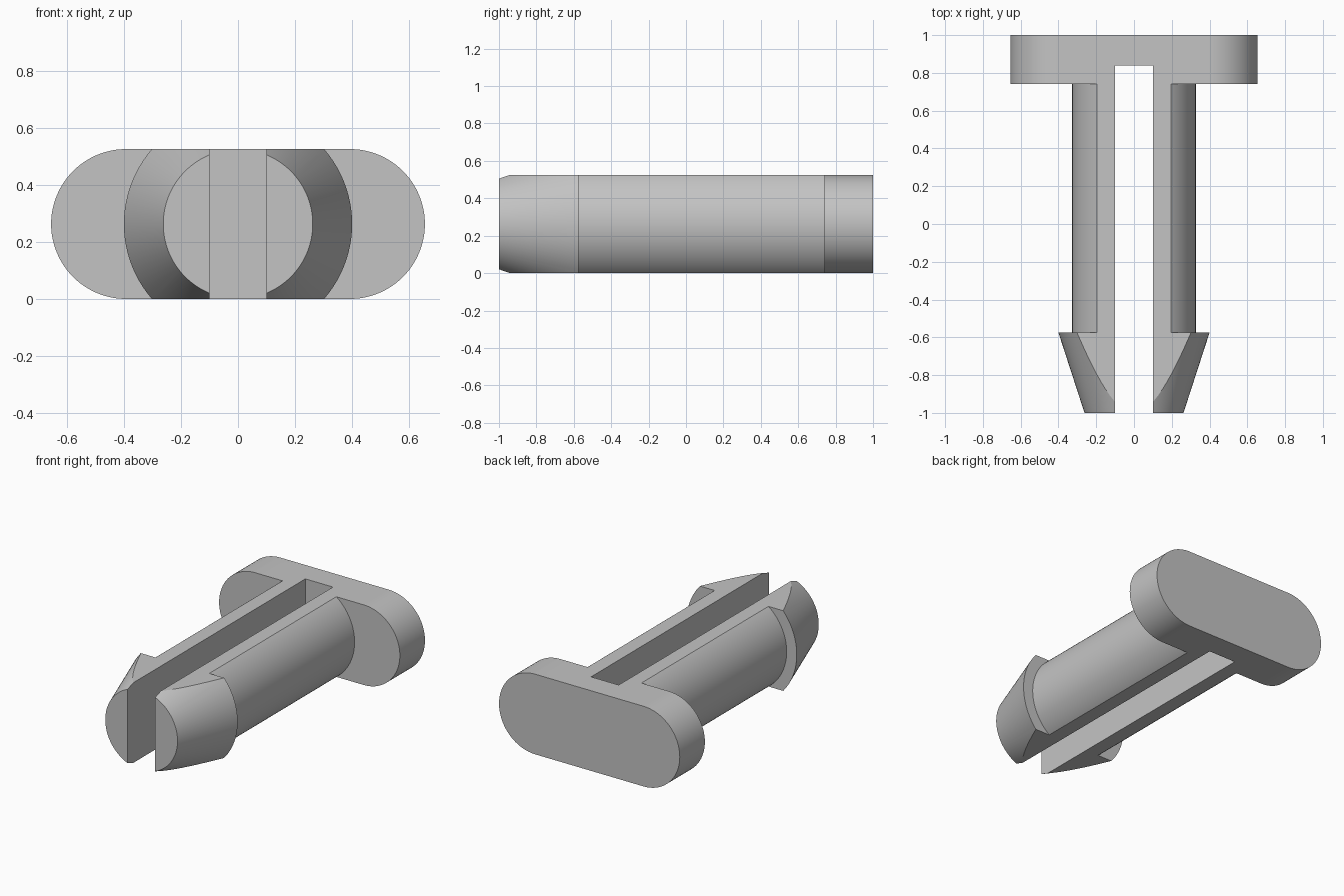
import bpy
import bmesh
from math import pi, cos, sin, radians
from mathutils import Vector, Matrix

HEIGHT = 0.525
MID = HEIGHT / 2

if "Cube" in bpy.data.objects:
    bpy.data.objects.remove(bpy.data.objects["Cube"], do_unlink=True)

# Plain grey plastic
plastic = bpy.data.materials.new("grey_plastic")
plastic.use_nodes = True
colour = (0.55, 0.55, 0.55, 1)
plastic.diffuse_color = colour
plastic.node_tree.nodes["Principled BSDF"].inputs["Base Color"].default_value = colour


def make_object(name, bm):
    bmesh.ops.recalc_face_normals(bm, faces=bm.faces[:])
    mesh = bpy.data.meshes.new(name)
    bm.to_mesh(mesh)
    bm.free()
    mesh.materials.append(plastic)
    obj = bpy.data.objects.new(name, mesh)
    bpy.context.collection.objects.link(obj)
    return obj


def combine(target, tool, operation):
    mod = target.modifiers.new(operation.lower(), 'BOOLEAN')
    mod.operation = operation
    mod.solver = 'EXACT'
    mod.object = tool
    bpy.context.view_layer.objects.active = target
    bpy.ops.object.modifier_apply(modifier=mod.name)
    bpy.data.objects.remove(tool, do_unlink=True)


# Shank with barbed conical tip: turned about y, then flattened top and bottom
profile = [(0, -1), (0.262, -1), (0.4, -0.575), (0.327, -0.575), (0.327, 0.79), (0, 0.79)]
bm = bmesh.new()
verts = [bm.verts.new((r, y, MID)) for r, y in profile]
edges = [bm.edges.new(pair) for pair in zip(verts, verts[1:])]
bmesh.ops.spin(bm, geom=verts + edges, cent=(0, 0, MID), axis=(0, 1, 0),
               angle=2 * pi, steps=96)
bmesh.ops.remove_doubles(bm, verts=bm.verts[:], dist=1e-4)
for z, side in ((HEIGHT, 1), (0, -1)):
    cut = bmesh.ops.bisect_plane(bm, geom=bm.verts[:] + bm.edges[:] + bm.faces[:],
                                 plane_co=(0, 0, z), plane_no=(0, 0, side),
                                 clear_outer=True)
    rim = [e for e in cut["geom_cut"] if isinstance(e, bmesh.types.BMEdge)]
    bmesh.ops.holes_fill(bm, edges=rim, sides=0)
shank = make_object("shank", bm)

# Rounded oblong head
bm = bmesh.new()
outline = []
for side in (1, -1):
    for i in range(49):
        a = -pi / 2 + pi * i / 48
        outline.append(bm.verts.new((side * (0.3925 + MID * cos(a)), 0.74,
                                     MID + side * MID * sin(a))))
face = bm.faces.new(outline)
back = bmesh.ops.extrude_face_region(bm, geom=[face])["geom"]
bmesh.ops.translate(bm, vec=Vector((0, 0.26, 0)),
                    verts=[v for v in back if isinstance(v, bmesh.types.BMVert)])
clip = make_object("slotted_clip", bm)

# Slot that splits the shank into two prongs and notches the head
bm = bmesh.new()
bmesh.ops.create_cube(bm, size=1, matrix=Matrix.Translation((0, -0.18, MID))
                      @ Matrix.Diagonal((0.2, 2.04, 1, 1)))
slot = make_object("slot_cutter", bm)

combine(clip, shank, 'UNION')
combine(clip, slot, 'DIFFERENCE')

# Tidy flat areas and smooth the curved ones
bm = bmesh.new()
bm.from_mesh(clip.data)
bmesh.ops.remove_doubles(bm, verts=bm.verts[:], dist=1e-5)
bmesh.ops.dissolve_limit(bm, angle_limit=radians(0.5), verts=bm.verts[:], edges=bm.edges[:])
bm.to_mesh(clip.data)
bm.free()

bpy.ops.object.select_all(action='DESELECT')
clip.select_set(True)
bpy.context.view_layer.objects.active = clip
bpy.ops.object.shade_smooth_by_angle(angle=radians(25))
